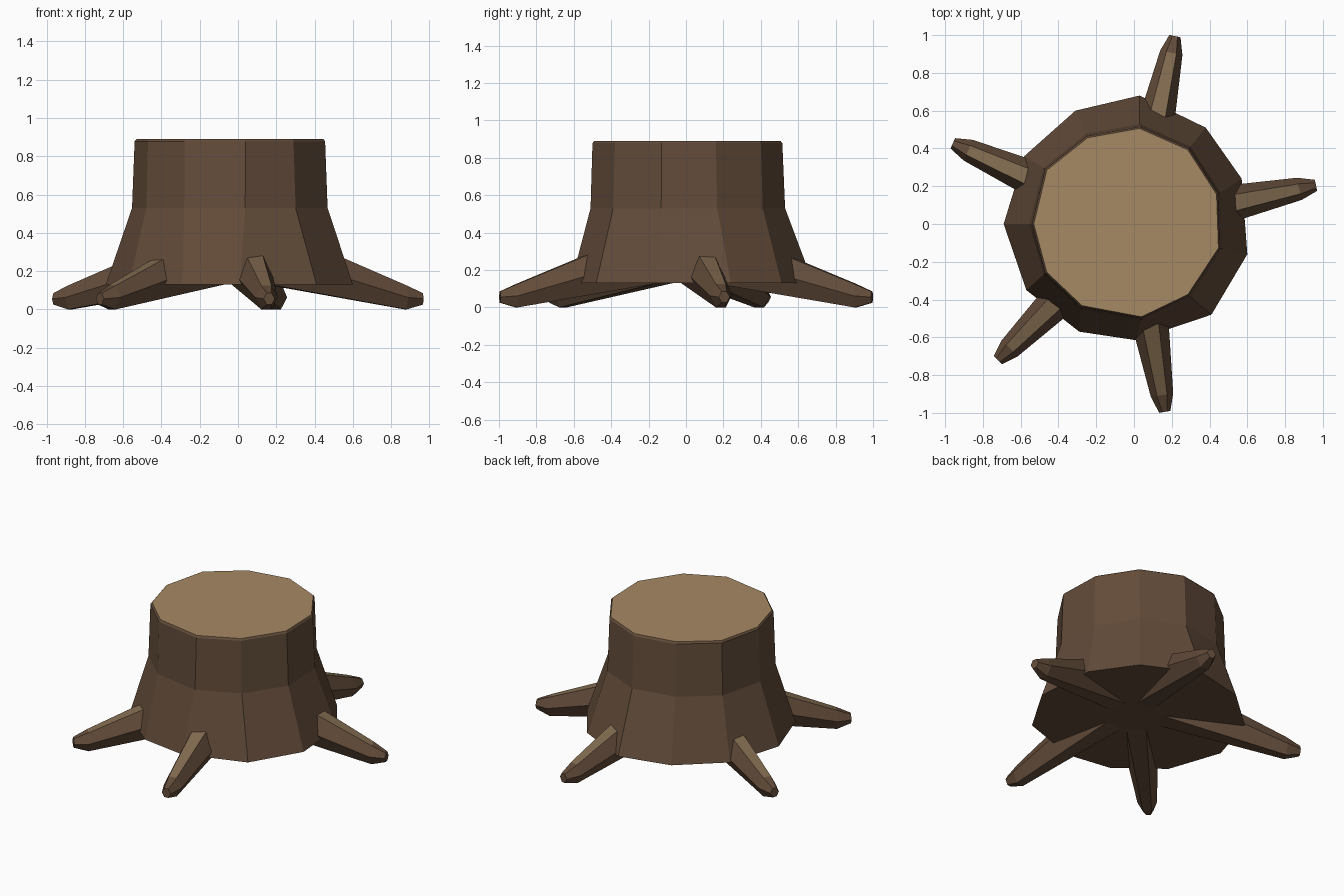
import bpy, bmesh
from math import cos, sin, radians

if "Cube" in bpy.data.objects:
    bpy.data.objects.remove(bpy.data.objects["Cube"])


def material(name, rgb):
    m = bpy.data.materials.new(name)
    m.diffuse_color = (*rgb, 1)
    m.use_nodes = True
    m.node_tree.nodes["Principled BSDF"].inputs["Base Color"].default_value = m.diffuse_color
    return m


BARK = material("bark", (0.125, 0.072, 0.042))
WOOD = material("cut_wood", (0.38, 0.25, 0.125))
WORN = material("worn_bark", (0.22, 0.145, 0.078))


def loft(name, rings, mats, light_face):
    """Skin a stack of rings, cap both ends; light_face picks faces for material 1."""
    bm = bmesh.new()
    loops = [[bm.verts.new(p) for p in ring] for ring in rings]
    n = len(rings[0])
    for k, (a, b) in enumerate(zip(loops, loops[1:])):
        for i in range(n):
            j = (i + 1) % n
            f = bm.faces.new((a[i], a[j], b[j], b[i]))
            f.material_index = int(light_face(k, i))
    bm.faces.new(loops[0][::-1])
    cap = bm.faces.new(loops[-1])
    cap.material_index = int(light_face("cap", 0))
    bmesh.ops.recalc_face_normals(bm, faces=bm.faces)
    me = bpy.data.meshes.new(name)
    bm.to_mesh(me)
    bm.free()
    for m in mats:
        me.materials.append(m)
    ob = bpy.data.objects.new(name, me)
    bpy.context.collection.objects.link(ob)
    return ob


# Trunk: irregular eleven-sided outline, flared towards the ground
top = [(0.03, 0.515), (-0.25, 0.465), (-0.47, 0.29), (-0.54, 0.0), (-0.47, -0.26), (-0.28, -0.44),
       (0.04, -0.50), (0.29, -0.38), (0.455, -0.13), (0.445, 0.16), (0.29, 0.40)]
base = [(0.03, 0.68), (-0.31, 0.60), (-0.58, 0.36), (-0.69, 0.0), (-0.57, -0.35), (-0.29, -0.57),
        (0.01, -0.615), (0.41, -0.48), (0.60, -0.16), (0.57, 0.24), (0.38, 0.51)]


def trunk_ring(z, t, s=1.0):
    return [((a[0] + (b[0] - a[0]) * t) * s, (a[1] + (b[1] - a[1]) * t) * s, z)
            for a, b in zip(top, base)]


loft("trunk",
     [trunk_ring(0.13, 1), trunk_ring(0.53, 0.09), trunk_ring(0.878, 0), trunk_ring(0.89, 0, 0.982)],
     (BARK, WOOD), lambda k, i: k == "cap")


# Roots: six-sided tapering limbs running from under the trunk to the ground
def root(name, angle, length):
    c, s = cos(radians(angle)), sin(radians(angle))
    stations = [(0.1, 0.46, 0.14, 0.14), (length - 0.09, 0.125, 0.0, 0.06), (length, 0.085, 0.025, 0.03)]
    rings = []
    for r, zt, zb, w in stations:
        zm = zb + (zt - zb) * 0.5
        section = [(0.45 * w, zt), (-0.45 * w, zt), (-w, zm), (-0.45 * w, zb), (0.45 * w, zb), (w, zm)]
        rings.append([(r * c - u * s, r * s + u * c, z) for u, z in section])
    loft(name, rings, (BARK, WORN), lambda k, i: k == 0 and i == 0)


for name, angle, length in (("back_root", 77.7, 1.018), ("right_root", 12, 0.985),
                            ("front_root", -80.7, 1.008), ("front_left_root", -135, 1.02),
                            ("left_root", 156, 1.05)):
    root(name, angle, length)
